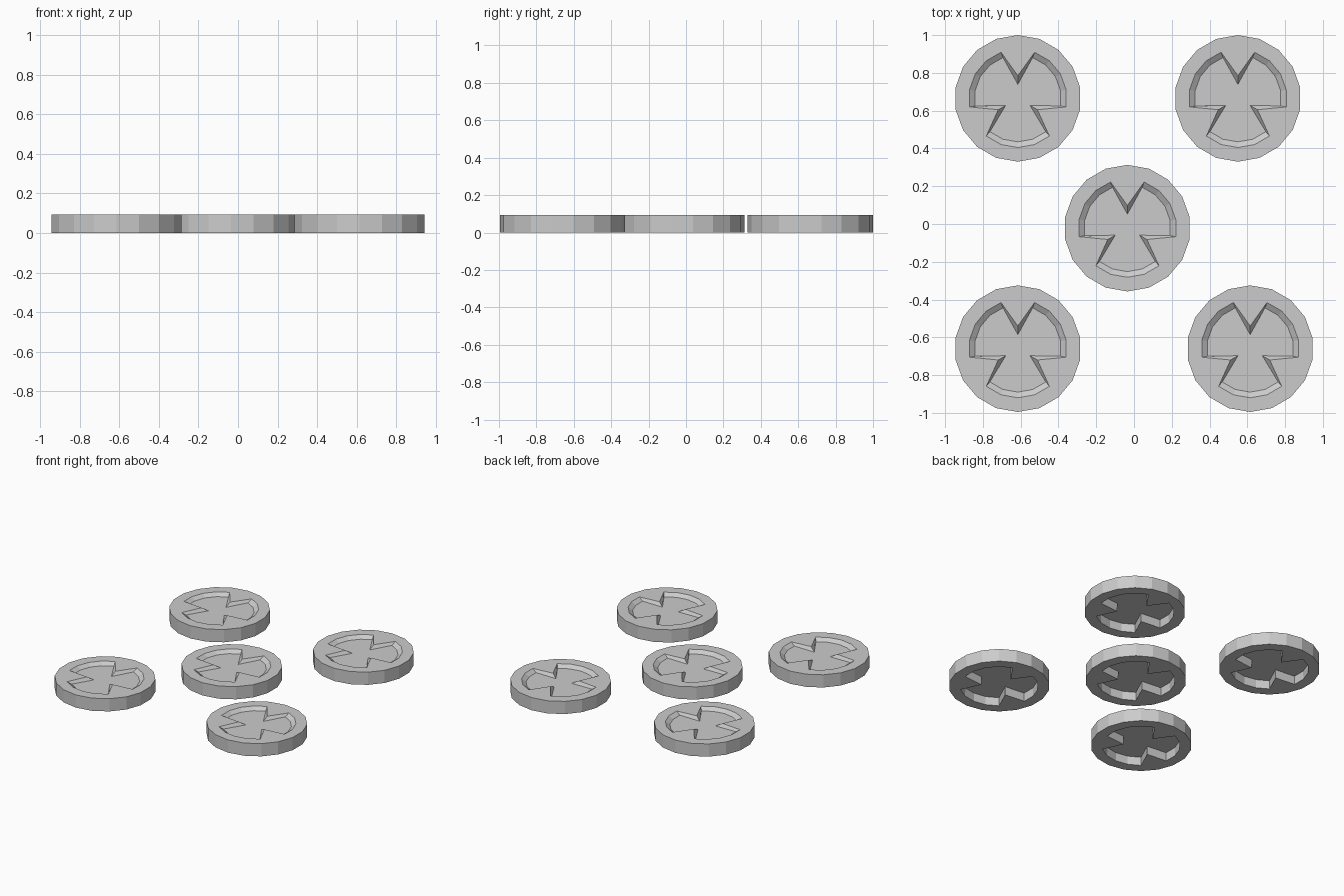
import bpy, bmesh
from math import sin, cos, radians

if "Cube" in bpy.data.objects:
    bpy.data.objects.remove(bpy.data.objects["Cube"])

SIDES = 18
R, H = 0.335, 0.093


def ring(bm, z, arc_r, tip_r=None):
    """18-point loop; every sixth point (three in all) is pulled in to tip_r."""
    pts = []
    for i in range(SIDES):
        a = radians(90 + i * 360 / SIDES)
        r = tip_r if (tip_r is not None and i % 6 == 0) else arc_r
        pts.append(bm.verts.new((r * cos(a), r * sin(a), z)))
    return pts


def cap(bm, loop, z):
    """Triangle fan to the centre of a loop."""
    c = bm.verts.new((0, 0, z))
    for i in range(SIDES):
        bm.faces.new((loop[i], loop[(i + 1) % SIDES], c))


def token_mesh():
    bm = bmesh.new()
    z_under, z_floor = 0.061, H - 0.021
    rings = [
        ring(bm, z_under, 0.258, 0.118),   # underside pocket floor
        ring(bm, 0.0, 0.26, 0.12),         # underside pocket rim
        ring(bm, 0.0, R),                  # bottom outer edge
        ring(bm, H, R),                    # top outer edge
        ring(bm, H, 0.26, 0.12),           # top recess rim
        ring(bm, z_floor, 0.23, 0.074),    # top recess floor
    ]
    for a, b in zip(rings, rings[1:]):
        for i in range(SIDES):
            j = (i + 1) % SIDES
            bm.faces.new((a[i], a[j], b[j], b[i]))
    cap(bm, rings[0], z_under)
    cap(bm, rings[-1], z_floor)
    bmesh.ops.recalc_face_normals(bm, faces=bm.faces)
    me = bpy.data.meshes.new("token")
    bm.to_mesh(me)
    bm.free()
    return me


# Five identical tokens: four corners and one in the middle
places = {
    "token_back_left": (-0.615, 0.665),
    "token_back_right": (0.55, 0.665),
    "token_middle": (-0.035, -0.022),
    "token_front_left": (-0.615, -0.66),
    "token_front_right": (0.615, -0.66),
}
mesh = token_mesh()
for name, (x, y) in places.items():
    ob = bpy.data.objects.new(name, mesh)
    ob.location = (x, y, 0)
    bpy.context.collection.objects.link(ob)
